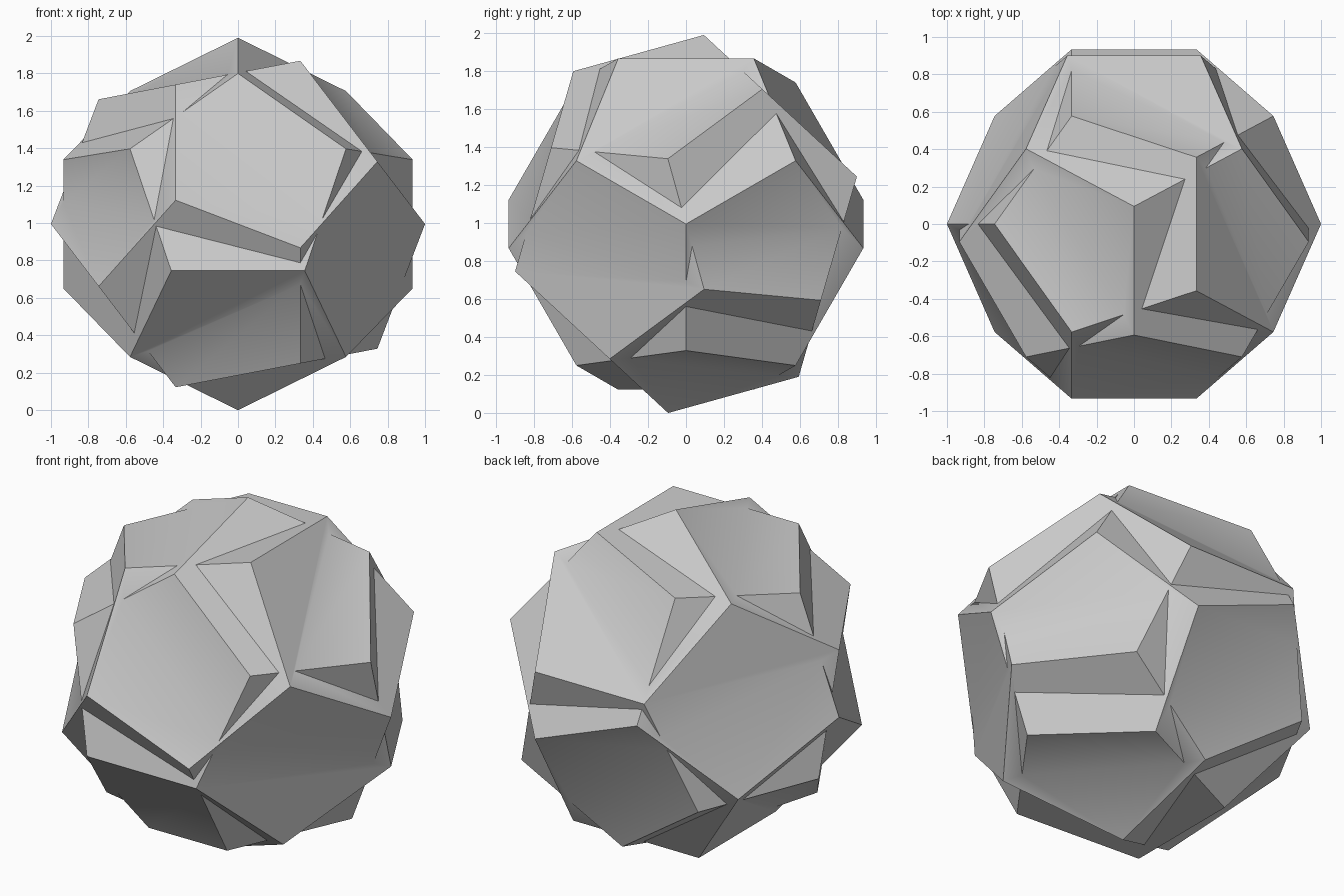
import bpy, bmesh
from math import radians, sqrt
from mathutils import Matrix

cube = bpy.data.objects.get("Cube")
if cube:
    bpy.data.objects.remove(cube, do_unlink=True)

CENTRE_Z = 0.995
PHI = (1 + sqrt(5)) / 2

grey = bpy.data.materials.new("plain_grey")
grey.use_nodes = True
grey.diffuse_color = (0.6, 0.6, 0.6, 1)
bsdf = next(n for n in grey.node_tree.nodes if n.type == 'BSDF_PRINCIPLED')
bsdf.inputs["Base Color"].default_value = grey.diffuse_color


def dodecahedron(name, axis, degrees):
    """Regular dodecahedron of unit radius, turned about one axis."""
    signs = (-1, 1)
    points = [(x, y, z) for x in signs for y in signs for z in signs]
    for a in signs:
        for b in signs:
            p, q = a / PHI, b * PHI
            points += [(0, p, q), (p, q, 0), (q, 0, p)]
    bm = bmesh.new()
    for p in points:
        bm.verts.new([c / sqrt(3) for c in p])
    bmesh.ops.convex_hull(bm, input=bm.verts)
    # Merge the hull triangles into flat pentagons
    bmesh.ops.dissolve_limit(bm, angle_limit=radians(2),
                             verts=bm.verts, edges=bm.edges)
    bmesh.ops.recalc_face_normals(bm, faces=bm.faces)
    bm.transform(Matrix.Translation((0, 0, CENTRE_Z))
                 @ Matrix.Rotation(radians(degrees), 4, axis))
    mesh = bpy.data.meshes.new(name)
    bm.to_mesh(mesh)
    bm.free()
    mesh.materials.append(grey)
    obj = bpy.data.objects.new(name, mesh)
    bpy.context.collection.objects.link(obj)
    return obj


# Two interlocking solids turned about different axes
body = dodecahedron("faceted_ball", 'Y', 20.905)
other = dodecahedron("crossing_solid", 'X', 15.5)

# Fuse them into one skin
union = body.modifiers.new("fuse", 'BOOLEAN')
union.operation = 'UNION'
union.solver = 'EXACT'
union.object = other
bpy.ops.object.select_all(action='DESELECT')
body.select_set(True)
bpy.context.view_layer.objects.active = body
bpy.ops.object.modifier_apply(modifier=union.name)
bpy.data.objects.remove(other, do_unlink=True)

# Soften only the shallow crossings
bpy.ops.object.shade_smooth_by_angle(angle=radians(30))
